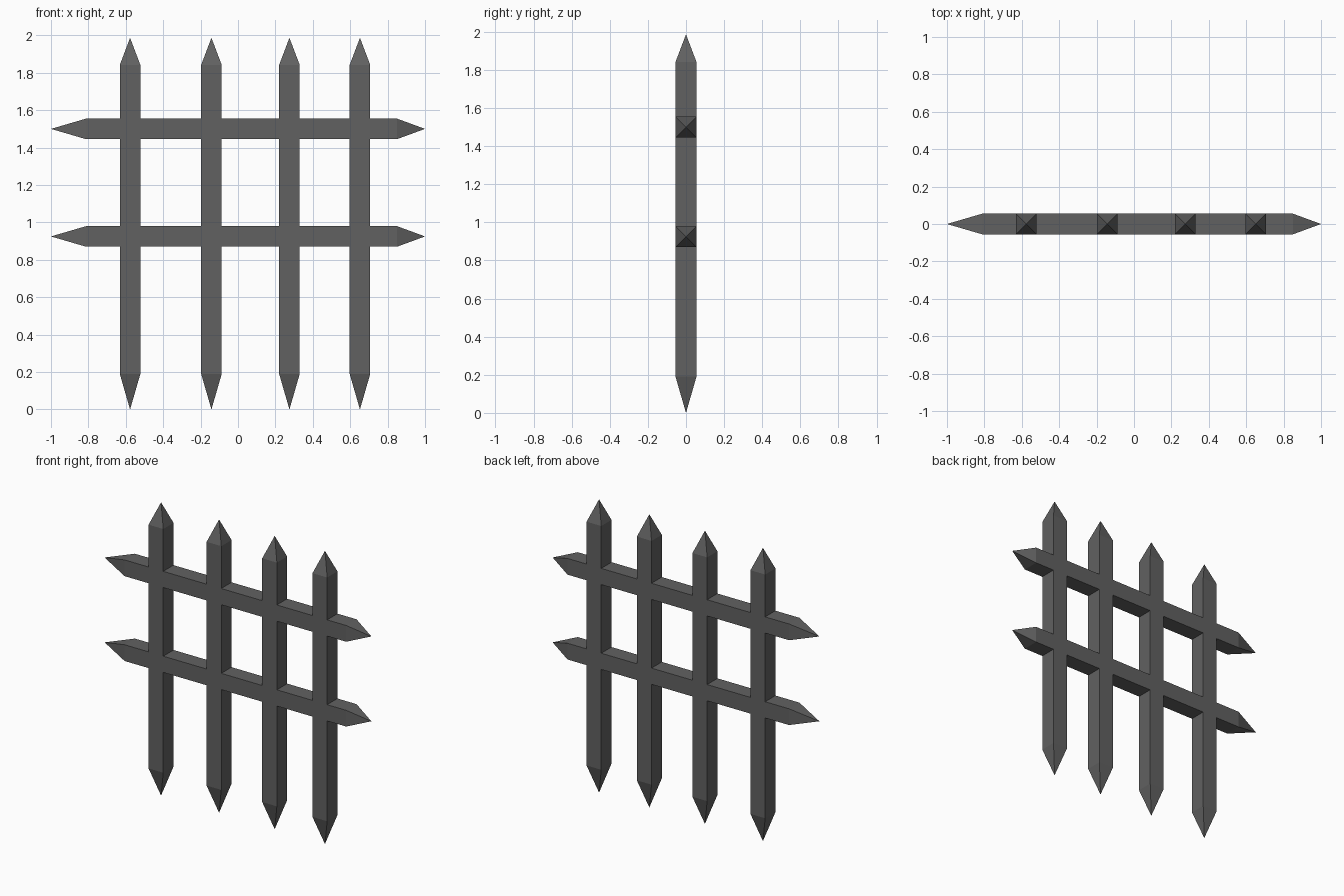
import bpy, bmesh
from mathutils import Matrix, Vector

if "Cube" in bpy.data.objects:
    bpy.data.objects.remove(bpy.data.objects["Cube"])

HALF = 0.055  # half thickness of every square bar

iron = bpy.data.materials.new("dark_iron")
iron.diffuse_color = (0.12, 0.12, 0.12, 1)
iron.use_nodes = True
iron.node_tree.nodes["Principled BSDF"].inputs["Base Color"].default_value = iron.diffuse_color


def spiked_bar(name, start, end, start_tip, end_tip, to_world):
    """Square bar along local z, each end closed by a four-sided spike."""
    bm = bmesh.new()
    low, high = start + start_tip, end - end_tip
    bmesh.ops.create_cube(bm, size=1, matrix=Matrix.Translation((0, 0, (low + high) / 2))
                          @ Matrix.Diagonal((2 * HALF, 2 * HALF, high - low, 1)))
    # poke both end caps and pull the new centre vertex out to the tip
    caps = [f for f in bm.faces if abs(f.normal.z) > 0.9]
    for v in bmesh.ops.poke(bm, faces=caps)["verts"]:
        v.co = Vector((0, 0, end if v.co.z > (low + high) / 2 else start))
    bm.transform(to_world)
    bmesh.ops.recalc_face_normals(bm, faces=bm.faces)
    mesh = bpy.data.meshes.new(name)
    bm.to_mesh(mesh)
    bm.free()
    mesh.materials.append(iron)
    bpy.context.collection.objects.link(bpy.data.objects.new(name, mesh))


# upright posts
for i, x in enumerate((-0.577, -0.142, 0.275, 0.652)):
    spiked_bar(f"post_{i + 1}", 0.0, 1.987, 0.19, 0.145, Matrix.Translation((x, 0, 0)))

# horizontal rails: local z turned onto +x
for name, z in (("lower_rail", 0.925), ("upper_rail", 1.5)):
    spiked_bar(name, -1.0, 1.0, 0.188, 0.15,
               Matrix.Translation((0, 0, z)) @ Matrix.Rotation(1.5707963, 4, "Y"))
